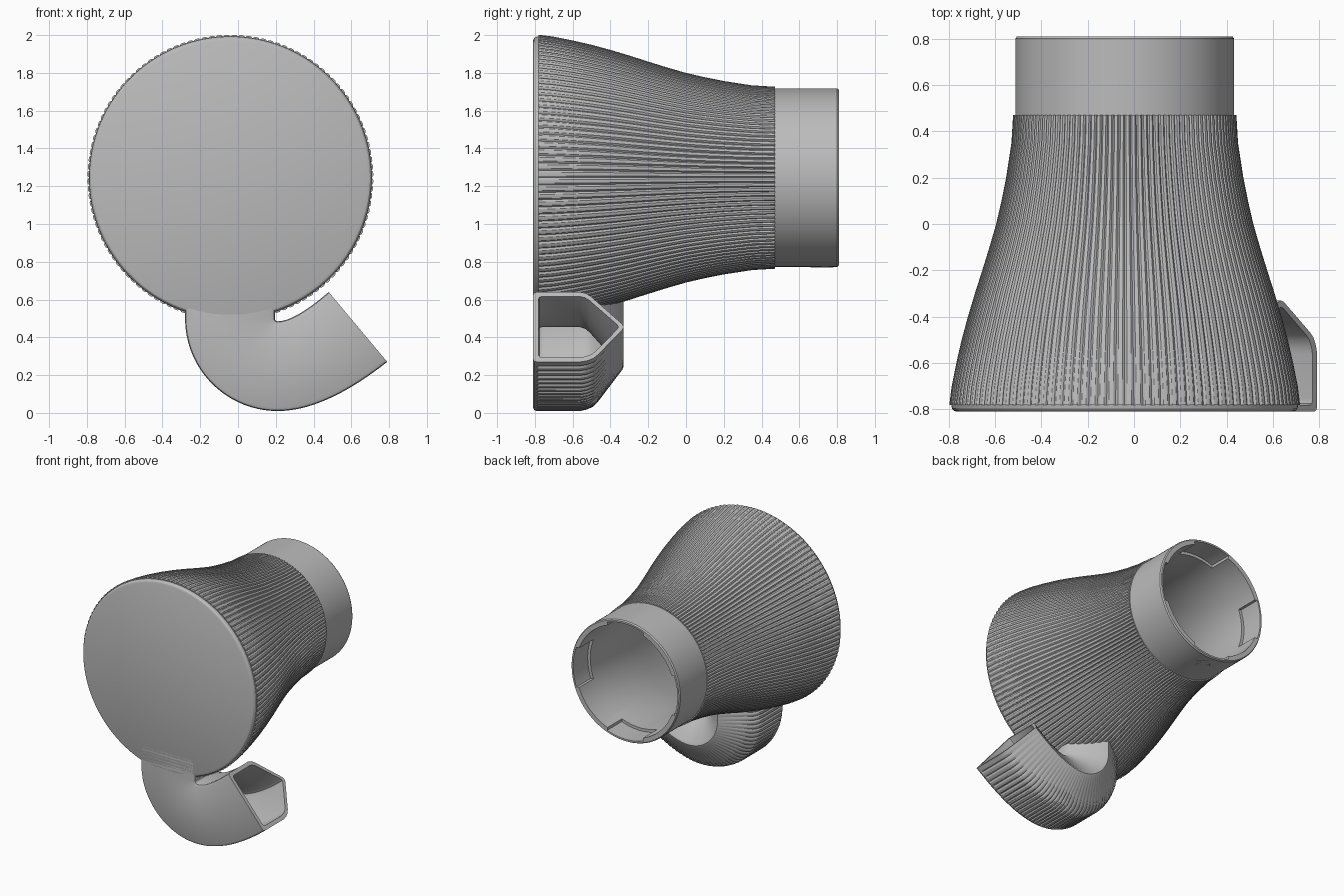
import bpy, bmesh, math
from mathutils import Vector

cube = bpy.data.objects.get("Cube")
if cube:
    bpy.data.objects.remove(cube, do_unlink=True)

# Single matte grey plastic
grey = bpy.data.materials.new("plastic_grey")
grey.use_nodes = True
colour = (0.5, 0.5, 0.5, 1)
grey.diffuse_color = colour
grey.node_tree.nodes["Principled BSDF"].inputs["Base Color"].default_value = colour

CX, CZ = -0.04, 1.245          # axis of the bell
GROOVE = (0.009, 0.001, 0.0, 0.001)  # depth across one rib


def loft(name, rings, wrap=False):
    """Skin closed rings in order; either join last to first or cap both ends."""
    bm = bmesh.new()
    vs = [[bm.verts.new(p) for p in ring] for ring in rings]
    n = len(vs[0])
    pairs = list(zip(vs, vs[1:])) + ([(vs[-1], vs[0])] if wrap else [])
    for a, b in pairs:
        for i in range(n):
            j = (i + 1) % n
            bm.faces.new((a[i], a[j], b[j], b[i]))
    if not wrap:
        bm.faces.new(vs[0])
        bm.faces.new(vs[-1])
    bmesh.ops.recalc_face_normals(bm, faces=bm.faces)
    mesh = bpy.data.meshes.new(name)
    bm.to_mesh(mesh)
    bm.free()
    mesh.materials.append(grey)
    ob = bpy.data.objects.new(name, mesh)
    bpy.context.collection.objects.link(ob)
    bpy.ops.object.select_all(action='DESELECT')
    ob.select_set(True)
    bpy.context.view_layer.objects.active = ob
    bpy.ops.object.shade_smooth_by_angle(angle=math.radians(28))
    return ob


# Bell body: outer lip, ribbed flare, plain collar, slotted bore, hollow inside
RIBS = 120
flare = [(-0.78, .757), (-0.7, .747), (-0.6, .727), (-0.5, .704), (-0.4, .677), (-0.3, .647),
         (-0.2, .615), (-0.1, .584), (0, .555), (0.1, .532), (0.2, .512), (0.35, .489), (0.47, .482)]
rows = [(-.81, .725, "plain"), (-.805, .738, "plain"), (-.795, .746, "plain"), (-.78, .748, "plain")]
rows += [(y, r, "rib") for y, r in flare]
rows += [(.47, .472, "plain"), (.8, .472, "plain"), (.81, .465, "plain"),
         (.81, .43, "slot"), (.63, .43, "slot"), (.63, .43, "plain"), (.45, .43, "plain")]
rows += [(y, r - 0.05, "plain") for y, r in reversed(flare[:-1:2])]


def body_ring(y, r, kind):
    ring = []
    for k in range(RIBS * 4):
        a = math.tau * k / (RIBS * 4)
        rad = r
        if kind == "rib":
            rad -= GROOVE[k % 4]
        elif kind == "slot":
            off = (a + math.pi / 4) % (math.pi / 2) - math.pi / 4
            rad += 0.022 if abs(off) < 0.36 else 0
        ring.append((CX + rad * math.cos(a), y, CZ + rad * math.sin(a)))
    return ring


loft("bell_body", [body_ring(*row) for row in rows])

# Curled spout: stations hold the inner and outer edge of the section (x, z)
CENTRE = Vector((0.21, 0.5))
R_IN, R_OUT = 0.015, 0.49


def bezier(a, b, c, t):
    return a * (1 - t) ** 2 + b * 2 * t * (1 - t) + c * t * t


stations = []
for i in range(20):                        # straight root inside the body
    lift = Vector((0, 0.16 * (1 - i / 20)))
    stations.append((CENTRE + lift - Vector((R_IN, 0)), CENTRE + lift - Vector((R_OUT, 0))))
for i in range(80):                        # quarter turn
    a = math.pi * (1 + i / 160)
    d = Vector((math.cos(a), math.sin(a)))
    stations.append((CENTRE + d * R_IN, CENTRE + d * R_OUT))
inner_curve = [CENTRE - Vector((0, R_IN)), Vector((0.3, 0.485)), Vector((0.48, 0.64))]
outer_curve = [CENTRE - Vector((0, R_OUT)), Vector((0.46, 0.01)), Vector((0.79, 0.27))]
for i in range(73):                        # opening sweep to the mouth
    stations.append((bezier(*inner_curve, i / 72), bezier(*outer_curve, i / 72)))

# House-shaped section: t from inner edge to outer edge, and y
section = [(0, -.79), (.01, -.803), (.04, -.81), (.96, -.81), (.99, -.803), (1, -.79), (1, -.78),
           (1, -.56), (.985, -.525), (.95, -.49), (.9, -.467), (.54, -.337), (.5, -.33),
           (.46, -.337), (.06, -.505), (.02, -.53), (0, -.56)]


def spout_ring(index, hollow):
    inner, outer = stations[index]
    depth = GROOVE[index % 4] / 0.24
    ring = []
    for t, y in section:
        if hollow:
            t, y = .5 + (t - .5) * .87, -.57 + (y + .57) * .88
        elif t > .52 and y > -.785 and index < len(stations) - 1:
            t = .5 + (t - .5) * (1 - depth)
        p = inner.lerp(outer, t)
        ring.append((p.x, y, p.y))
    return ring


count = len(stations)
loft("curled_spout", [spout_ring(i, False) for i in range(count)]
     + [spout_ring(i, True) for i in reversed(range(0, count, 4))], wrap=True)

# Alignment arrow on the underside of the collar
arrow = [(0, .78), (.06, .72), (.025, .72), (.025, .66), (-.025, .66), (-.025, .72), (-.06, .72)]
loft("collar_arrow", [[(CX + x, y, z) for x, y in arrow] for z in (0.770, 0.778)])
